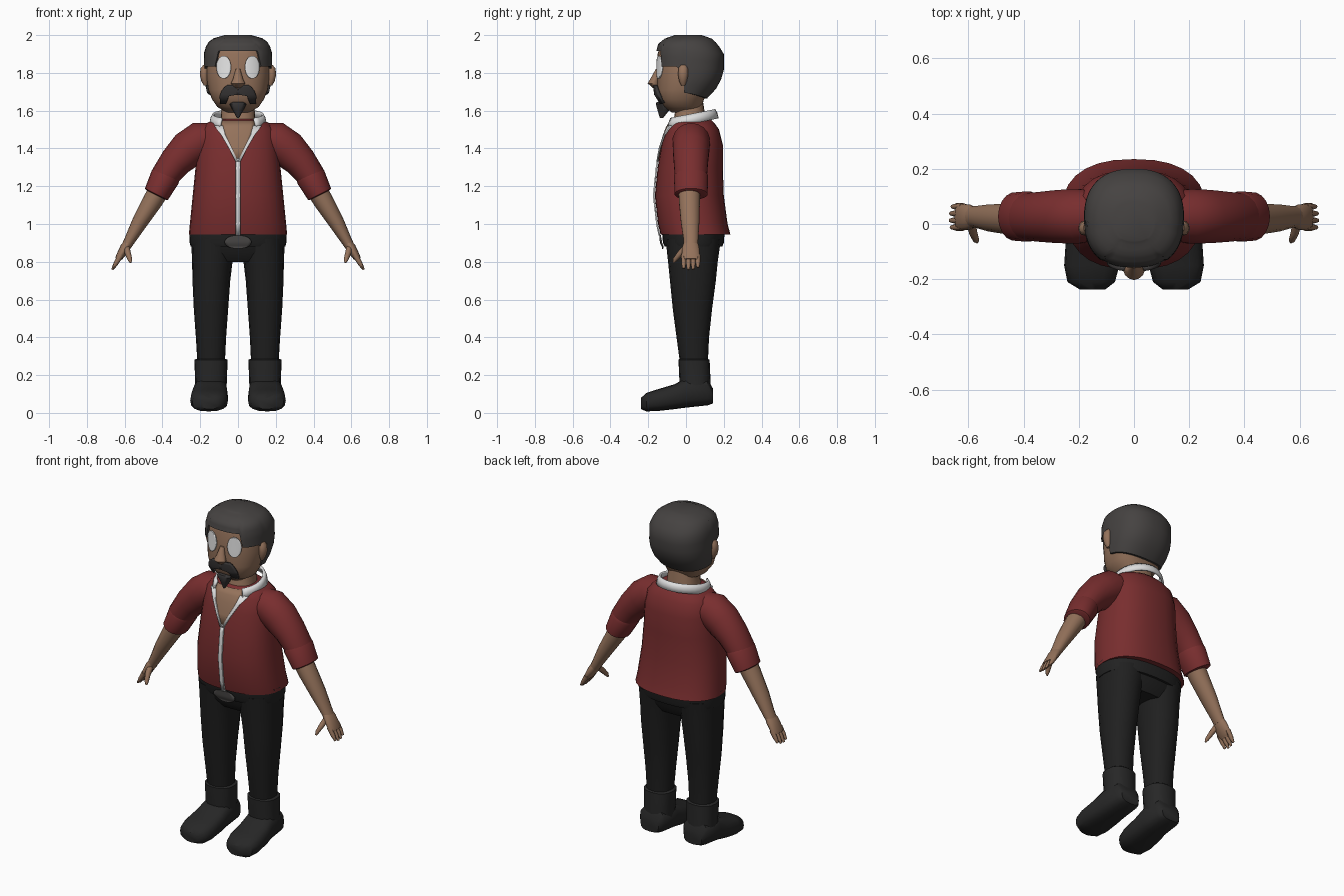
import bpy, bmesh
from math import cos, sin, pi, tau, radians, sqrt
from mathutils import Vector

default = bpy.data.objects.get("Cube")
if default:
    bpy.data.objects.remove(default, do_unlink=True)


def material(name, r, g, b):
    mat = bpy.data.materials.new(name)
    mat.use_nodes = True
    mat.diffuse_color = (r, g, b, 1)
    shader = mat.node_tree.nodes["Principled BSDF"]
    shader.inputs["Base Color"].default_value = (r, g, b, 1)
    shader.inputs["Roughness"].default_value = 0.8
    return mat


SKIN = material("warm skin", .30, .17, .105)
RED = material("dark red cloth", .19, .027, .028)
WHITE = material("white cloth", .72, .72, .72)
EYE = material("eye white", .8, .8, .8)
HAIR = material("charcoal hair", .06, .055, .053)
BEARD = material("dark beard", .038, .035, .035)
TROUSER = material("black trousers", .014, .014, .014)
BOOT = material("black boots", .02, .02, .02)
BELT = material("black belt", .016, .016, .016)
BUCKLE = material("grey buckle", .07, .066, .064)


def build(name, rings, mat, closed=True, caps=True, mirror=False, thick=0, sharp=45):
    """Skin a list of equally long point rings."""
    bm = bmesh.new()
    rows = [[bm.verts.new(p) for p in ring] for ring in rings]
    n = len(rows[0])
    for low, high in zip(rows, rows[1:]):
        for i in range(n if closed else n - 1):
            j = (i + 1) % n
            bm.faces.new((low[i], low[j], high[j], high[i]))
    if caps:
        bm.faces.new(rows[0])
        bm.faces.new(rows[-1])
    bmesh.ops.remove_doubles(bm, verts=bm.verts, dist=1e-5)
    bmesh.ops.recalc_face_normals(bm, faces=bm.faces)
    mesh = bpy.data.meshes.new(name)
    bm.to_mesh(mesh)
    bm.free()
    mesh.materials.append(mat)
    mesh.shade_smooth()
    mesh.set_sharp_from_angle(angle=radians(sharp))
    obj = bpy.data.objects.new(name, mesh)
    bpy.context.collection.objects.link(obj)
    if thick:
        shell = obj.modifiers.new("Thickness", "SOLIDIFY")
        shell.thickness, shell.offset = thick, 0
    if mirror:
        obj.modifiers.new("Mirror", "MIRROR")
    return obj


def around(ring, a, power, grow=0):
    """Point on a rounded-box section: (height, centre x, half width, low, high)."""
    t, c, w, lo, hi = ring
    ca, sa = cos(a), sin(a)
    x = abs(ca) ** (2 / power) * (1 if ca > 0 else -1)
    y = abs(sa) ** (2 / power) * (1 if sa > 0 else -1)
    return c + (w + grow) * x, (lo + hi) / 2 + ((hi - lo) / 2 + grow) * y, t


def loft(name, sections, mat, n=20, power=2.4, along_y=False, **options):
    rings = []
    for s in sections:
        pts = [around(s, tau * i / n, power) for i in range(n)]
        rings.append([(x, t, v) if along_y else (x, v, t) for x, v, t in pts])
    return build(name, rings, mat, **options)


def section_at(sections, z):
    for a, b in zip(sections, sections[1:]):
        if z <= b[0]:
            break
    k = min(max((z - a[0]) / (b[0] - a[0]), 0), 1)
    return (z, *[p + (q - p) * k for p, q in zip(a[1:], b[1:])])


def patch(name, sections, rows, mat, power=2.4, lift=.004, thick=.008, **options):
    """Thin plate hugging the front of a loft; rows are (z, x start, x end)."""
    rings = []
    for z, x0, x1 in rows:
        _, c, w, lo, hi = section_at(sections, z)
        ring = []
        for i in range(9):
            x = x0 + (x1 - x0) * i / 8
            depth = max(1 - min(abs(x / w), 1) ** power, 0) ** (1 / power)
            ring.append((x, (lo + hi) / 2 - (hi - lo) / 2 * depth - lift, z))
        rings.append(ring)
    return build(name, rings, mat, closed=False, caps=False, thick=thick, **options)


def oval(x, z, w, h, steps=12):
    rows = []
    for i in range(steps + 1):
        a = pi * i / steps
        rows.append((z - h * cos(a), x - w * sin(a) - .001, x + w * sin(a) + .001))
    return rows


def tube(name, path, mat, n=14, **options):
    """Limb along a path of (x, y, z, radius, depth radius)."""
    rings = []
    for i, (x, y, z, r, d) in enumerate(path):
        before, after = path[max(i - 1, 0)], path[min(i + 1, len(path) - 1)]
        t = (Vector(after[:3]) - Vector(before[:3])).normalized()
        side = t.cross(Vector((0, 1, 0))).normalized()
        deep = side.cross(t)
        rings.append([Vector((x, y, z)) + side * r * cos(tau * k / n) + deep * d * sin(tau * k / n)
                      for k in range(n)])
    return build(name, rings, mat, mirror=True, **options)


# Head, neck and face
HEAD = [(1.59, 0, .06, -.075, .06), (1.62, 0, .11, -.115, .085), (1.66, 0, .137, -.145, .095),
        (1.71, 0, .158, -.152, .145), (1.79, 0, .17, -.152, .188), (1.9, 0, .168, -.15, .188),
        (1.95, 0, .152, -.135, .15), (1.975, 0, .115, -.1, .12), (1.988, 0, .06, -.05, .07)]
loft("head", HEAD, SKIN, n=32)
loft("neck", [(1.48, 0, .11, -.085, .11), (1.55, 0, .092, -.065, .105), (1.65, 0, .085, -.05, .09)], SKIN)
loft("nose", [(1.72, 0, .022, -.175, -.14), (1.745, 0, .038, -.203, -.14),
              (1.77, 0, .026, -.188, -.14), (1.82, 0, .012, -.16, -.14)], SKIN, n=12, power=1.7)
patch("eyes", HEAD, oval(.075, 1.83, .037, .06), EYE, mirror=True)
patch("moustache", HEAD, [(1.64, .062, .09), (1.68, .046, .094), (1.686, 0, .092), (1.705, 0, .084),
                          (1.725, .005, .07), (1.735, .025, .055)], BEARD, lift=.012, thick=.016, mirror=True)
loft("goatee", [(1.56, 0, .005, -.138, -.122), (1.6, 0, .027, -.15, -.09),
                (1.635, 0, .045, -.16, -.1), (1.645, 0, .03, -.156, -.1)], BEARD, n=12)
loft("ears", [(1.732, .172, .008, -.025, -.005), (1.755, .176, .018, -.036, .004),
              (1.79, .18, .022, -.042, .012), (1.825, .178, .02, -.04, .01),
              (1.842, .175, .008, -.028, 0)], SKIN, n=12, power=2, mirror=True)


# Hair shell with a stepped hairline
def hairline(forward):
    if forward > .84:
        return 1.915
    if forward > .3:
        return 1.835
    if forward > .06:
        return 1.82
    return 1.695 + .03 * max(forward, -1)


columns, levels = 56, 10
hair = []
for k in range(levels + 1):
    ring = []
    for i in range(columns):
        a = tau * i / columns
        base = hairline(-sin(a))
        z = base + (HEAD[-1][0] - base) * sin(pi / 2 * k / levels)
        x, y, z = around(section_at(HEAD, z), a, 2.4, .012)
        ring.append((x, y, z + .012 * k / levels))
    hair.append(ring)
inner = [around(section_at(HEAD, p[2]), tau * i / columns, 2.4, -.004) for i, p in enumerate(hair[0])]
build("hair", [inner] + hair, HAIR)

# Shirt body, sleeves and cuffs
TORSO = [(.945, 0, .26, -.135, .235), (1, 0, .255, -.148, .22), (1.15, 0, .24, -.165, .2),
         (1.3, 0, .225, -.15, .195), (1.42, 0, .215, -.13, .195), (1.5, 0, .2, -.105, .175),
         (1.535, 0, .165, -.085, .15), (1.555, 0, .11, -.07, .13)]
loft("shirt_body", TORSO, RED, n=28, sharp=60)
tube("sleeves", [(.13, .03, 1.45, .085, .09), (.2, .028, 1.44, .102, .1), (.265, .027, 1.395, .1, .098),
                 (.33, .026, 1.33, .086, .092), (.39, .026, 1.25, .074, .086),
                 (.425, .026, 1.17, .064, .08)], RED, n=18)
tube("cuffs", [(.378, .027, 1.265, .074, .084), (.385, .027, 1.25, .079, .092),
               (.432, .027, 1.158, .068, .088), (.434, .027, 1.154, .06, .08)], RED, n=18)

# Open neck, white trim and collar
patch("open_chest", TORSO, [(1.335, -.002, .002), (1.4, -.036, .036), (1.47, -.072, .072),
                            (1.51, -.085, .085), (1.545, -.09, .09)], SKIN)
patch("button_trim", TORSO, [(z, -.012, .012) for z in (.94, 1, 1.15, 1.3, 1.345)], WHITE, lift=.006)
patch("neckline_trim", TORSO, [(1.33, 0, .012), (1.4, .032, .048), (1.47, .066, .088),
                               (1.52, .08, .125)], WHITE, lift=.008, mirror=True)
collar = []
for spread, drop in ((1.09, .05), (1.04, .02), (.96, 0)):
    ring = []
    for i in range(25):
        a = radians(-50 + 280 * i / 24)
        y = .02 + .135 * spread * sin(a)
        ring.append((.135 * spread * cos(a), y, 1.575 + .2 * y - drop))
    collar.append(ring)
build("collar", collar, WHITE, closed=False, caps=False, thick=.012)

# Forearms, palms, fingers and thumbs
tube("forearms", [(.4, .018, 1.21, .056, .06), (.45, .018, 1.125, .053, .057), (.52, .022, 1.01, .042, .05),
                  (.57, .026, .92, .03, .04), (.59, .026, .885, .026, .038)], SKIN)
tube("palms", [(.575, .026, .91, .022, .034), (.597, .025, .875, .027, .046),
               (.628, .025, .825, .02, .05), (.638, .025, .81, .014, .046)], SKIN)
for i, label in enumerate(("index", "middle", "ring", "little")):
    y = -.012 + .025 * i
    reach = (.92, 1, .97, .85)[i]
    tube(label + "_fingers", [(.62, y, .835, .015, .0135), (.62 + .027 * reach, y, .835 - .045 * reach, .0125, .0125),
                              (.62 + .046 * reach, y, .835 - .077 * reach, .006, .007)], SKIN, n=8)
tube("thumbs", [(.592, .01, .88, .018, .02), (.583, -.03, .845, .016, .016),
                (.572, -.058, .812, .012, .012), (.568, -.066, .795, .005, .005)], SKIN, n=8)

# Trousers, belt and buckle
loft("hips", [(.8, 0, .2, -.06, .14), (.85, 0, .24, -.098, .172), (.95, 0, .248, -.115, .195)], TROUSER)
loft("legs", [(.25, .142, .072, -.03, .115), (.4, .143, .08, -.05, .122), (.55, .143, .091, -.07, .138),
              (.7, .141, .1, -.085, .158), (.8, .136, .107, -.095, .168),
              (.92, .126, .122, -.108, .185)], TROUSER, n=16, power=2.2, mirror=True)
WAIST = [(.88, 0, .25, -.112, .192), (.9, 0, .256, -.122, .2), (.965, 0, .258, -.128, .205)]
loft("belt", WAIST, BELT, n=28)
patch("buckle", WAIST, oval(0, .905, .07, .036), BUCKLE, lift=.012)

# Boots
loft("boot_shafts", [(.12, .145, .084, -.03, .13), (.17, .143, .084, -.035, .13), (.28, .143, .088, -.04, .125),
                     (.286, .143, .08, -.034, .118)], BOOT, n=16, mirror=True)
loft("boot_feet", [(.142, .145, .06, .05, .13), (.115, .145, .083, .04, .18), (0, .146, .09, .028, .185),
                   (-.06, .15, .097, .02, .152), (-.15, .153, .1, .01, .125), (-.21, .155, .086, .008, .105),
                   (-.238, .15, .045, .02, .08)], BOOT, n=16, power=2.8, along_y=True, mirror=True)

# Rest the soles on the floor and centre the depth
bpy.context.view_layer.update()
